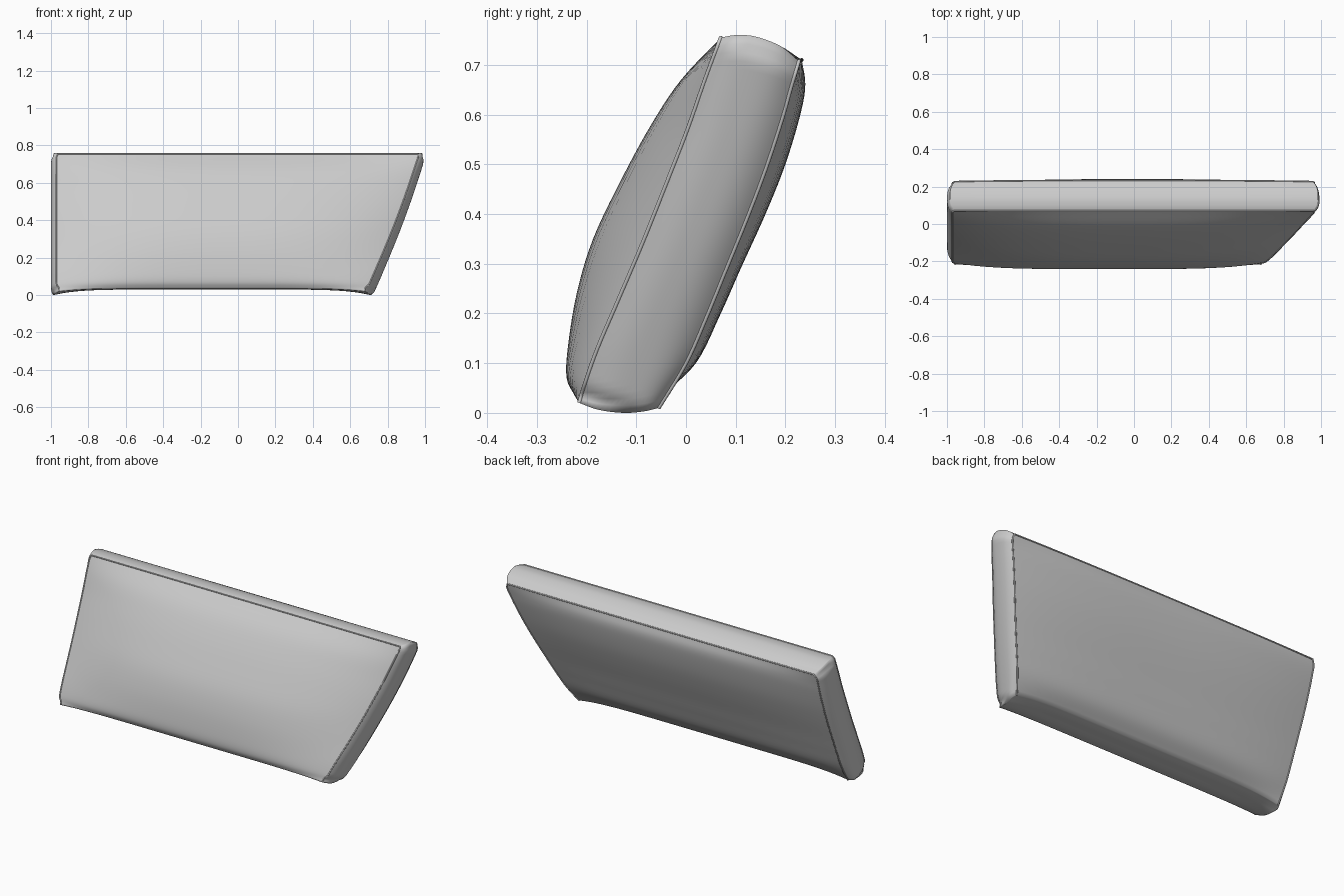
import bpy, bmesh, math
from mathutils import Vector

cube = bpy.data.objects.get("Cube")
if cube:
    bpy.data.objects.remove(cube)

fabric = bpy.data.materials.new("grey fabric")
fabric.use_nodes = True
fabric.diffuse_color = (0.6, 0.6, 0.6, 1)
fabric.node_tree.nodes["Principled BSDF"].inputs["Base Color"].default_value = fabric.diffuse_color

# Cross-section panels: (y, z) at the cushion ends, then (y, z) at its middle
FRONT = [(-.215, .02, -.225, .036), (-.203, .06, -.24, .07), (-.178, .13, -.238, .13),
         (-.135, .23, -.22, .24), (-.088, .34, -.187, .35), (-.04, .46, -.13, .47),
         (.003, .57, -.07, .58), (.038, .67, -.01, .67), (.07, .755, .07, .755)]
TOP = [FRONT[-1], (.1, .76, .1, .76), (.14, .757, .14, .757),
       (.19, .738, .19, .738), (.227, .708, .233, .71)]
BACK = [TOP[-1], (.21, .65, .24, .66), (.193, .59, .23, .6), (.16, .49, .2, .5),
        (.122, .39, .16, .4), (.077, .28, .11, .29), (.04, .19, .07, .2),
        (0, .1, .02, .1), (-.055, .01, -.05, .034)]
BOTTOM = [BACK[-1], (-.085, .003, -.09, .03), (-.125, 0, -.13, .03),
          (-.175, .006, -.18, .03), FRONT[0]]
STEPS, SPAN = 5, 28


def spline(points):
    """Catmull-Rom samples through a panel, without its last point."""
    p = [Vector(q) for q in points]
    p = [2 * p[0] - p[1]] + p + [2 * p[-1] - p[-2]]
    out = []
    for a, b, c, d in zip(p, p[1:], p[2:], p[3:]):
        for i in range(STEPS):
            t = i / STEPS
            out.append(b + (c - a) * t / 2 + (a * 2 - b * 5 + c * 4 - d) * t * t / 2
                       + (b * 3 - a - c * 3 + d) * t ** 3 / 2)
    return out


def end_x(y, z, w):
    """Left and right limits: upright on one side, slanted on the other."""
    v = min(1, max(0, (.36 * y + .93 * z + .04) / .775))
    puff = .028 * (1 - abs(2 * w - 1) ** 2.5)
    puff -= .015 * max(0, 1 - min(v, 1 - v) / .04) ** 2
    return -.972 - puff, .694 + .278 * v + .012 * math.sin(math.pi * v) + puff


panels = [spline(p) for p in (FRONT, TOP, BACK, BOTTOM)]
ring = sum(panels, [])
tall, deep = len(panels[0]), len(panels[1])
total = len(ring)
across = ([0] * tall + [k / deep for k in range(deep)]
          + [1] * tall + [1 - k / deep for k in range(deep)])

# Front, top, back and bottom lofted from end to end, fuller in the middle
bm = bmesh.new()
loops = []
for i in range(SPAN + 1):
    u = .5 - .5 * math.cos(math.pi * i / SPAN)
    loop = []
    for q, w in zip(ring, across):
        fullness = 1 - abs(2 * u - 1) ** (3 + 4 * (1 - q[1]) ** 12)
        y = q[0] + (q[2] - q[0]) * fullness
        z = q[1] + (q[3] - q[1]) * fullness
        lo, hi = end_x(q[0], q[1], w)
        loop.append(bm.verts.new((lo + (hi - lo) * u, y, z)))
    loops.append(loop)
for a, b in zip(loops, loops[1:]):
    for j in range(total):
        k = (j + 1) % total
        bm.faces.new((a[j], b[j], b[k], a[k]))

# Puffed end panels stretched between the front and back seams
for side, loop in ((0, loops[0]), (1, loops[-1])):
    co = [v.co.copy() for v in loop]
    back = tall + deep
    top_row = loop[tall:back + 1]
    bottom_row = [loop[0]] + loop[:back + tall - 1:-1]
    rows = [bottom_row]
    for j in range(1, tall):
        f, b = co[j], co[back + tall - j]
        v = j / tall
        row = [loop[j]]
        for k in range(1, deep):
            w = k / deep
            p = f.lerp(b, w)
            p += (top_row[k].co - co[tall].lerp(co[back], w)) * v ** 6
            p += (bottom_row[k].co - co[0].lerp(co[back + tall], w)) * (1 - v) ** 6
            p.x = end_x(p.y, p.z, w)[side]
            row.append(bm.verts.new(p))
        rows.append(row + [loop[back + tall - j]])
    rows.append(top_row)
    for r, s in zip(rows, rows[1:]):
        for k in range(deep):
            bm.faces.new((r[k], r[k + 1], s[k + 1], s[k]))

# Crisp edges along the seams, soft everywhere else
back = tall + deep
seams = []
for corner, down in ((tall, range(tall + 1)), (back, range(back + tall, back - 1, -1))):
    seams.append([loops[0][j] for j in down] + [lp[corner] for lp in loops[1:-1]]
                 + [loops[-1][j] for j in reversed(down)])
bmesh.ops.recalc_face_normals(bm, faces=bm.faces)
for f in bm.faces:
    f.smooth = True
for seam in seams:
    for a, b in zip(seam, seam[1:]):
        edge = bm.edges.get((a, b))
        if edge:
            edge.smooth = False
paths = [[v.co.copy() for v in seam] for seam in seams]

mesh = bpy.data.meshes.new("cushion")
bm.to_mesh(mesh)
bm.free()
mesh.materials.append(fabric)
bpy.context.collection.objects.link(bpy.data.objects.new("cushion", mesh))

# Thin piping sewn into both seams
for name, path in zip(("front_piping", "back_piping"), paths):
    curve = bpy.data.curves.new(name, "CURVE")
    curve.dimensions = "3D"
    curve.bevel_depth = .004
    curve.bevel_resolution = 2
    curve.use_fill_caps = True
    line = curve.splines.new("POLY")
    line.points.add(len(path) - 1)
    for point, co in zip(line.points, path):
        point.co = (*co, 1)
    line.use_smooth = True
    curve.materials.append(fabric)
    bpy.context.collection.objects.link(bpy.data.objects.new(name, curve))
